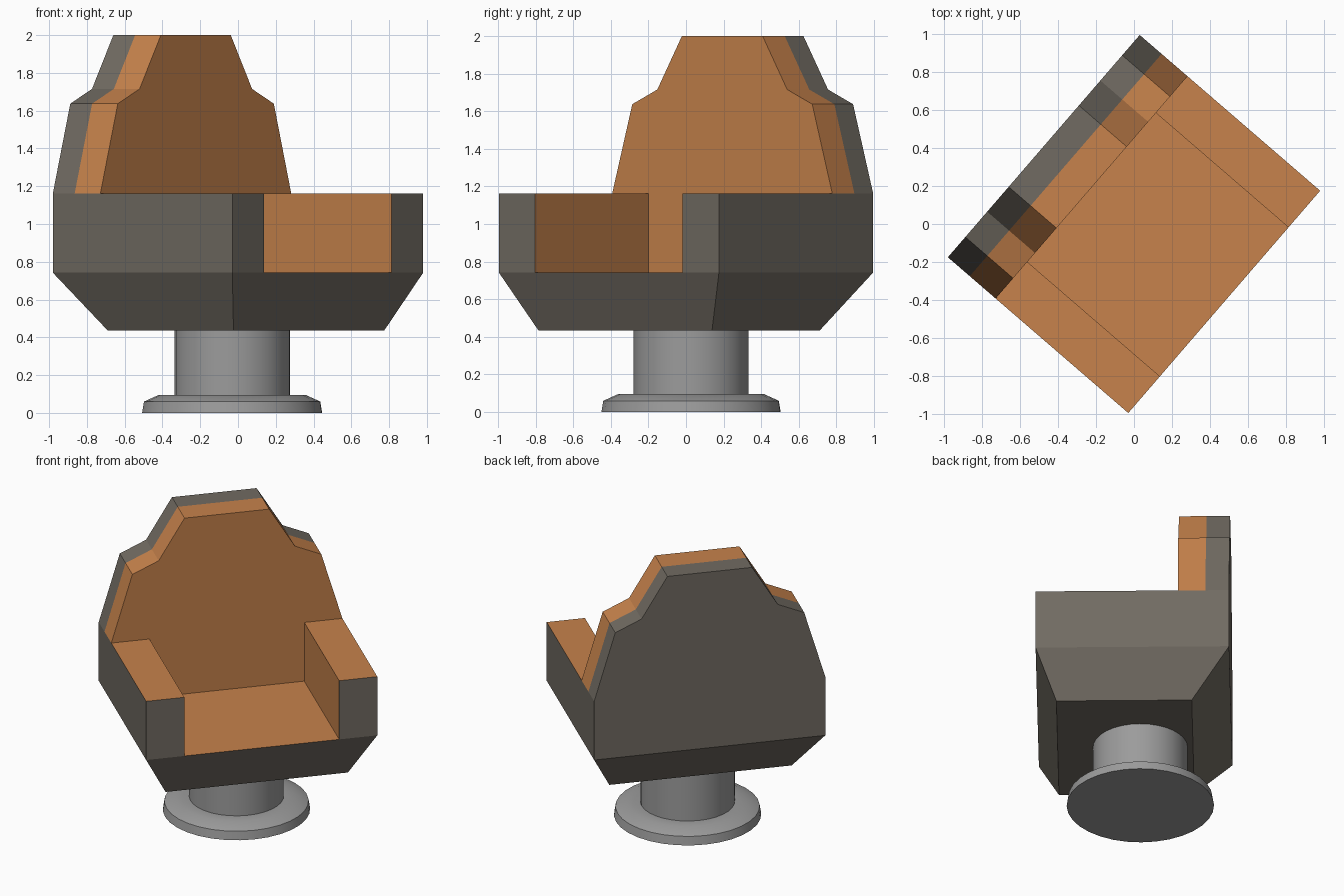
import bpy, bmesh, math
from mathutils import Matrix

if "Cube" in bpy.data.objects:
    bpy.data.objects.remove(bpy.data.objects["Cube"])


def material(name, rgb):
    m = bpy.data.materials.new(name)
    m.diffuse_color = (*rgb, 1)
    m.use_nodes = True
    m.node_tree.nodes["Principled BSDF"].inputs["Base Color"].default_value = m.diffuse_color
    return m


ORANGE = material("orange upholstery", (0.57, 0.225, 0.072))
DARK = material("dark grey shell", (0.165, 0.147, 0.122))
METAL = material("grey metal", (0.33, 0.33, 0.33))

TURN = Matrix.Rotation(math.radians(49.2), 4, 'Z')   # whole chair is swivelled
W, D = 0.773, 0.6275                  # half width and half depth of the body
SEAT_Z, ARM_Z, BOTTOM_Z = 0.742, 1.162, 0.435
ARM_IN, BACK_Y, SPLIT_Y = 0.518, 0.295, 0.475


def finish(bm, name, mats, rule=None, hidden=None):
    """Colour faces by rule, drop hidden faces, swivel and link."""
    bmesh.ops.recalc_face_normals(bm, faces=bm.faces)
    for f in bm.faces:
        if rule:
            f.material_index = 1 if rule(f.normal, f.calc_center_median()) else 0
    if hidden:
        bmesh.ops.delete(bm, geom=[f for f in bm.faces if hidden(f.normal)],
                         context='FACES')
    bm.transform(TURN)
    me = bpy.data.meshes.new(name)
    bm.to_mesh(me)
    bm.free()
    ob = bpy.data.objects.new(name, me)
    bpy.context.collection.objects.link(ob)
    for m in mats:
        me.materials.append(m)
    return ob


def loft(a, b):
    """Closed solid between two outlines with the same point count."""
    bm = bmesh.new()
    va, vb = [bm.verts.new(p) for p in a], [bm.verts.new(p) for p in b]
    bm.faces.new(va)
    bm.faces.new(vb)
    n = len(a)
    for i in range(n):
        j = (i + 1) % n
        bm.faces.new((va[i], va[j], vb[j], vb[i]))
    return bm


def rect(x0, x1, y0, y1, z):
    return [(x0, y0, z), (x1, y0, z), (x1, y1, z), (x0, y1, z)]


# Seat tub: tapered underneath, orange on top
finish(loft(rect(-0.61, 0.61, -0.495, 0.383, BOTTOM_Z), rect(-W, W, -D, D, SEAT_Z)),
       "seat_tub", [DARK, ORANGE], lambda n, c: n.z > 0.9)

# Armrests: orange on top and inside
for side, label in ((-1, "left"), (1, "right")):
    x0, x1 = sorted((side * ARM_IN, side * W))
    finish(loft(rect(x0, x1, -D, BACK_Y, SEAT_Z), rect(x0, x1, -D, BACK_Y, ARM_Z)),
           label + "_armrest", [DARK, ORANGE],
           lambda n, c, s=side: n.z > 0.9 or n.x * s < -0.9,
           lambda n: n.z < -0.9 or n.y > 0.9)

# Backrest: stepped outline, orange cushion in front of a dark shell
half = [(W, SEAT_Z), (W, ARM_Z), (0.632, 1.637), (0.456, 1.715), (0.283, 2.0)]
outline = half + [(-x, z) for x, z in reversed(half)]


def slab(y0, y1):
    return loft([(x, y0, z) for x, z in outline], [(x, y1, z) for x, z in outline])


finish(slab(BACK_Y, SPLIT_Y), "back_cushion", [ORANGE, DARK],
       lambda n, c: abs(n.x) > 0.9 and c.z < ARM_Z,
       lambda n: n.z < -0.9 or n.y > 0.9)
finish(slab(SPLIT_Y, D), "back_shell", [DARK], None,
       lambda n: n.z < -0.9 or n.y < -0.9)

# Pedestal: turned foot and column
profile = [(0.478, 0), (0.468, 0.06), (0.39, 0.095), (0.307, 0.095), (0.307, BOTTOM_Z)]
SIDES = 32
bm = bmesh.new()
rings = []
for r, z in profile:
    rings.append([bm.verts.new((r * math.cos(2 * math.pi * i / SIDES),
                                0.041 + r * math.sin(2 * math.pi * i / SIDES), z))
                  for i in range(SIDES)])
for lo, hi in zip(rings, rings[1:]):
    for i in range(SIDES):
        j = (i + 1) % SIDES
        bm.faces.new((lo[i], lo[j], hi[j], hi[i]))
bm.faces.new(rings[0])
bm.faces.new(rings[-1])
ped = finish(bm, "pedestal", [METAL])
bpy.context.view_layer.objects.active = ped
ped.select_set(True)
bpy.ops.object.shade_smooth_by_angle(angle=math.radians(40))
